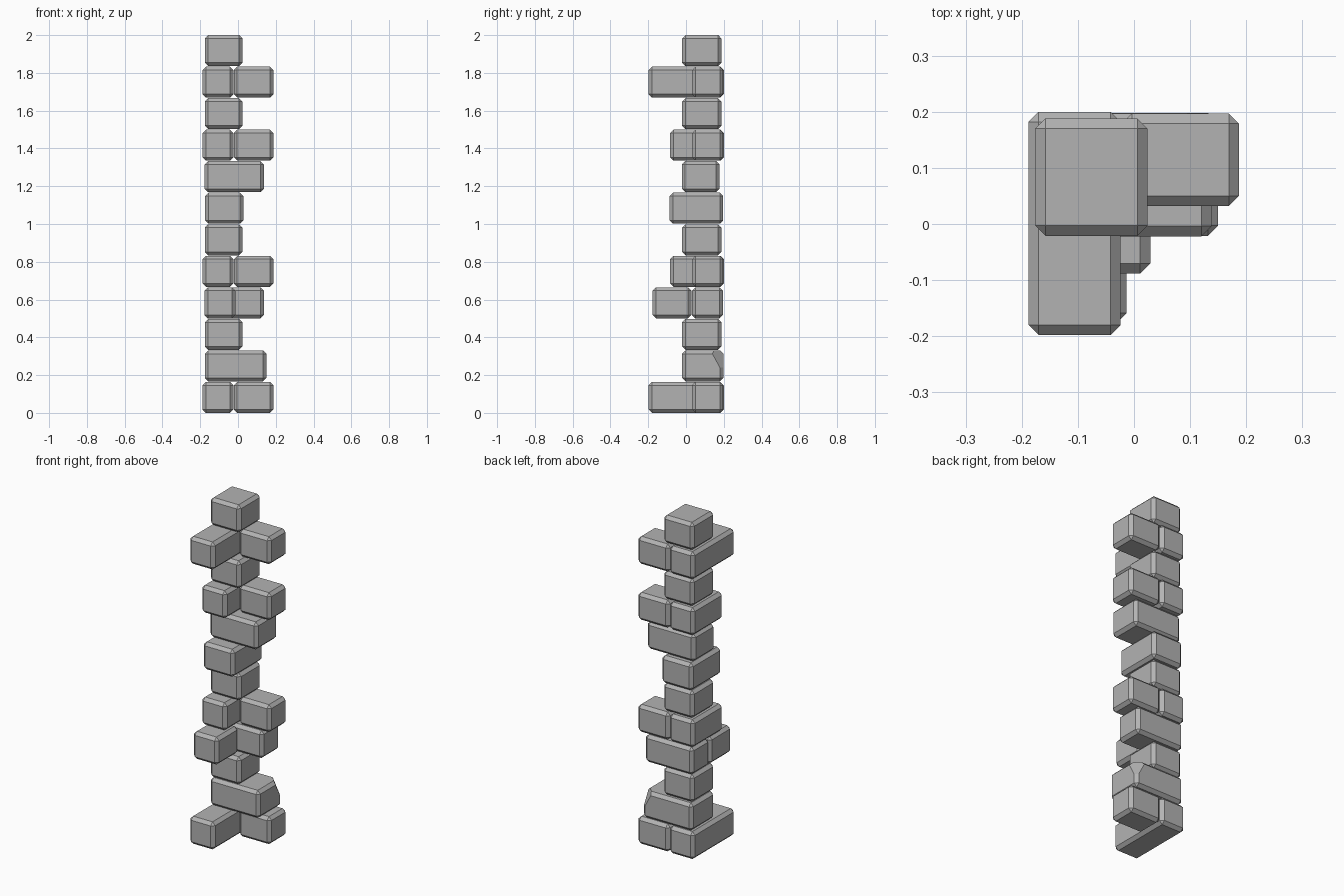
import bpy, bmesh
from mathutils import Vector

cube = bpy.data.objects.get("Cube")
if cube:
    bpy.data.objects.remove(cube, do_unlink=True)

stone = bpy.data.materials.new("grey_stone")
stone.use_nodes = True
GREY = (0.45, 0.45, 0.45, 1)
stone.diffuse_color = GREY
stone.node_tree.nodes["Principled BSDF"].inputs["Base Color"].default_value = GREY

HEIGHT = 0.164
PITCH = (2 - HEIGHT) / 11
CHAMFER = 0.018


def block(name, course, x0, x1, y0, y1, broken=False):
    """Chamfered stone lying in the given course, optionally with a broken corner."""
    bm = bmesh.new()
    bmesh.ops.create_cube(bm, size=1)
    z = course * PITCH + HEIGHT / 2
    for v in bm.verts:
        v.co = ((x0 + x1) / 2 + v.co.x * (x1 - x0),
                (y0 + y1) / 2 + v.co.y * (y1 - y0),
                z + v.co.z * HEIGHT)
    bmesh.ops.bevel(bm, geom=bm.edges[:], offset=CHAMFER, segments=1,
                    profile=0.5, affect='EDGES')
    if broken:
        # slice off the upper back corner
        top = z + HEIGHT / 2
        a = Vector((x1, y1 - 0.068, top))
        b = Vector((x1, y1, top - 0.125))
        c = Vector((x1 - 0.065, y1, top))
        normal = (b - a).cross(c - a)
        if normal.x < 0:
            normal.negate()
        bmesh.ops.bisect_plane(bm, geom=bm.verts[:] + bm.edges[:] + bm.faces[:],
                               plane_co=a, plane_no=normal, clear_outer=True)
        bmesh.ops.holes_fill(bm, edges=[e for e in bm.edges if e.is_boundary])
    bmesh.ops.recalc_face_normals(bm, faces=bm.faces)
    mesh = bpy.data.meshes.new(name)
    bm.to_mesh(mesh)
    bm.free()
    mesh.materials.append(stone)
    obj = bpy.data.objects.new(name, mesh)
    bpy.context.collection.objects.link(obj)


# Single corner stones
for course in (2, 5, 9, 11):
    block(f"corner_stone_{course}", course, -0.176, 0.024, -0.021, 0.188)

# Courses with a stone along each wall; the front one is long or short
for course, front in ((0, -0.198), (4, -0.085), (8, -0.085), (10, -0.198)):
    block(f"side_wall_stone_{course}", course, -0.188, -0.024, front, 0.2)
    block(f"back_wall_stone_{course}", course, -0.022, 0.187, 0.032, 0.197)

# Course where the back stone runs through
block("through_stone", 3, -0.178, 0.138, 0.031, 0.196)
block("side_wall_stone_3", 3, -0.178, -0.013, -0.177, 0.028)

# Wide and deep single stones
block("broken_wide_stone", 1, -0.176, 0.15, -0.021, 0.198, broken=True)
block("deep_stone", 6, -0.175, 0.029, -0.088, 0.197)
block("wide_stone", 7, -0.177, 0.138, -0.022, 0.178)
